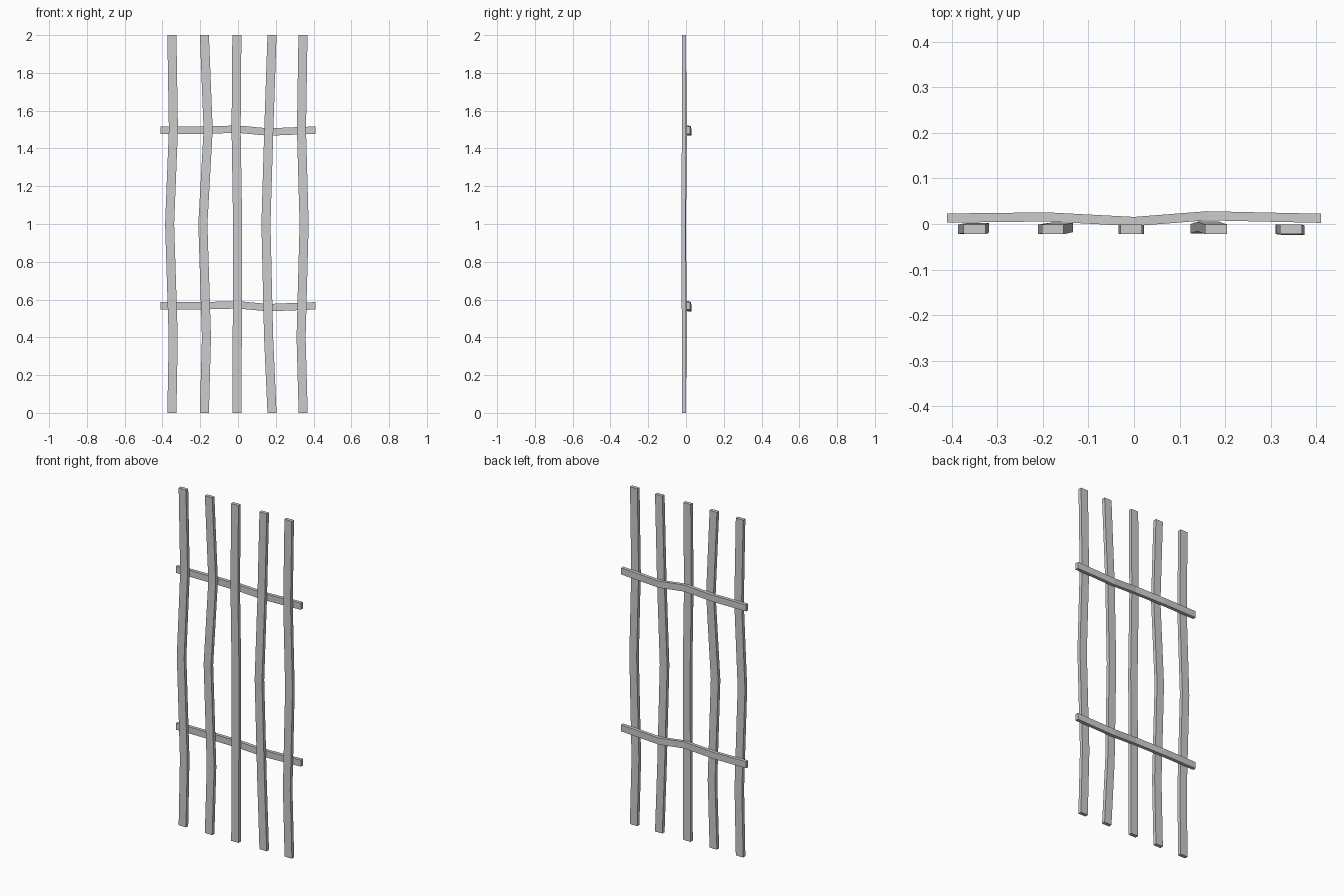
import bpy, bmesh
from mathutils import Vector

if "Cube" in bpy.data.objects:
    bpy.data.objects.remove(bpy.data.objects["Cube"])


def bent_bar(name, points, side_a, side_b):
    """Rectangular bar swept through points; side_a/side_b are half-size vectors."""
    bm = bmesh.new()
    a, b = Vector(side_a), Vector(side_b)
    rings = [[bm.verts.new(Vector(p) + o) for o in (a + b, b - a, -a - b, a - b)]
             for p in points]
    for r, s in zip(rings, rings[1:]):
        for i in range(4):
            j = (i + 1) % 4
            bm.faces.new((r[i], r[j], s[j], s[i]))
    bm.faces.new(rings[0])
    bm.faces.new(rings[-1])
    bmesh.ops.recalc_face_normals(bm, faces=bm.faces[:])
    mesh = bpy.data.meshes.new(name)
    bm.to_mesh(mesh)
    bm.free()
    obj = bpy.data.objects.new(name, mesh)
    bpy.context.collection.objects.link(obj)
    return obj


# Upright slats: sideways position and depth at each height
heights = (0, 0.4, 1.0, 1.5, 2.0)
slats = [
    ((-0.35, -0.343, -0.362, -0.342, -0.35), (0, 0.002, 0, 0.003, 0)),
    ((-0.178, -0.167, -0.186, -0.158, -0.178), (0, 0.002, 0, 0.004, 0)),
    ((-0.005, -0.004, -0.002, -0.01, -0.006), (0, 0, 0, 0, 0)),
    ((0.18, 0.162, 0.148, 0.163, 0.18), (0, 0.005, 0.001, 0.006, 0)),
    ((0.345, 0.334, 0.35, 0.336, 0.344), (0, 0, -0.002, 0, 0)),
]
for n, (xs, ys) in enumerate(slats, 1):
    bent_bar(f"upright_slat_{n}",
             [(x, y - 0.0115, z) for x, y, z in zip(xs, ys, heights)],
             (0.024, 0, 0), (0, 0.0105, 0))

# Two matching cross rails behind the slats
rail = [(-0.41, 0.013, -0.003), (-0.19, 0.0155, -0.003), (0, 0.0055, 0.002),
        (0.16, 0.018, -0.013), (0.41, 0.0125, -0.003)]
for label, z in (("lower", 0.57), ("upper", 1.5)):
    bent_bar(f"{label}_cross_rail", [(x, y, z + dz) for x, y, dz in rail],
             (0, 0.01, 0), (0, 0, 0.0195))
